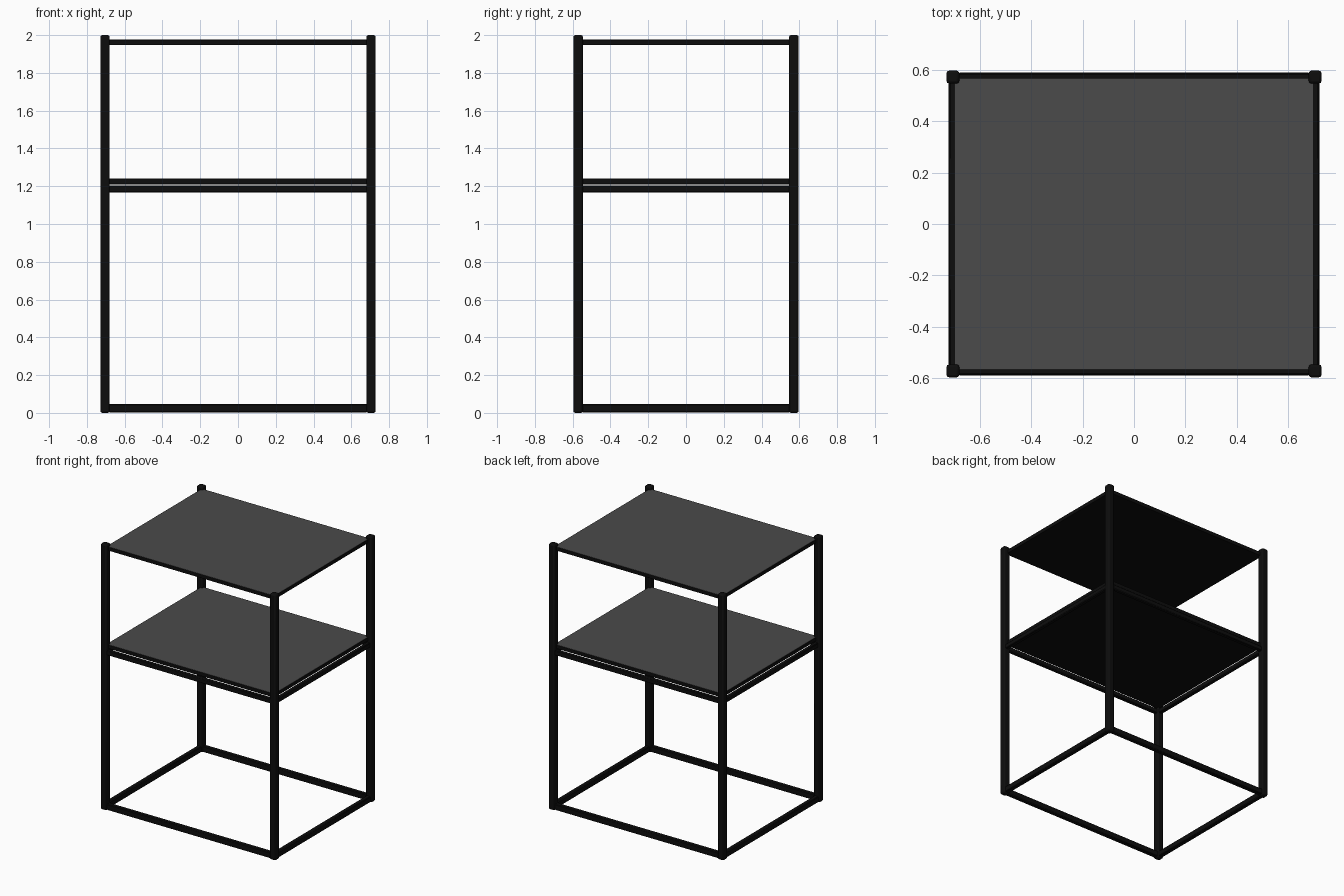
import bpy

if "Cube" in bpy.data.objects:
    bpy.data.objects.remove(bpy.data.objects["Cube"])

X, Y = 0.704, 0.571      # post centre lines
POST = 0.05
HEIGHT = 2.0


def material(name, value):
    m = bpy.data.materials.new(name)
    m.diffuse_color = (value, value, value, 1)
    m.use_nodes = True
    m.node_tree.nodes["Principled BSDF"].inputs["Base Color"].default_value = m.diffuse_color
    return m


black = material("black_metal", 0.004)
grey = material("dark_grey_panel", 0.07)


def box(name, centre, size, bevel, segments=1, mat=black):
    bpy.ops.mesh.primitive_cube_add(size=1, location=centre)
    ob = bpy.context.object
    ob.name = name
    ob.scale = size
    bpy.ops.object.transform_apply(location=False, rotation=False, scale=True)
    ob.data.materials.append(mat)
    mod = ob.modifiers.new("edge_bevel", 'BEVEL')
    mod.width = bevel
    mod.segments = segments
    return ob


# Four full-height corner posts with softened edges
for sx, side in ((-1, "left"), (1, "right")):
    for sy, end in ((-1, "front"), (1, "back")):
        box(f"{end}_{side}_post", (sx * X, sy * Y, HEIGHT / 2),
            (POST, POST, HEIGHT), 0.01, 2)


# Rectangular ring of rails between the posts
def rail_ring(name, z, height, width):
    for s, end in ((-1, "front"), (1, "back")):
        box(f"{name}_{end}_rail", (0, s * Y, z),
            (2 * X - POST + 0.01, width, height), 0.005)
    for s, side in ((-1, "left"), (1, "right")):
        box(f"{name}_{side}_rail", (s * X, 0, z),
            (width, 2 * Y - POST + 0.01, height), 0.005)


rail_ring("base", 0.025, 0.044, 0.034)
rail_ring("middle", 1.185, 0.036, 0.03)


# Thin shelf: dark sheet with a grey top face
def shelf(name, z_bottom, z_top):
    ob = box(name, (0, 0, (z_bottom + z_top) / 2),
             (1.398, 1.136, z_top - z_bottom), 0.003, 2)
    ob.data.materials.append(grey)
    for p in ob.data.polygons:
        if p.normal.z > 0.5:
            p.material_index = 1


shelf("middle_shelf", 1.21, 1.24)
shelf("top_shelf", 1.947, 1.977)

# Smooth shading that keeps the corners crisp
bpy.ops.object.select_all(action='SELECT')
bpy.ops.object.shade_smooth_by_angle(angle=0.6)
